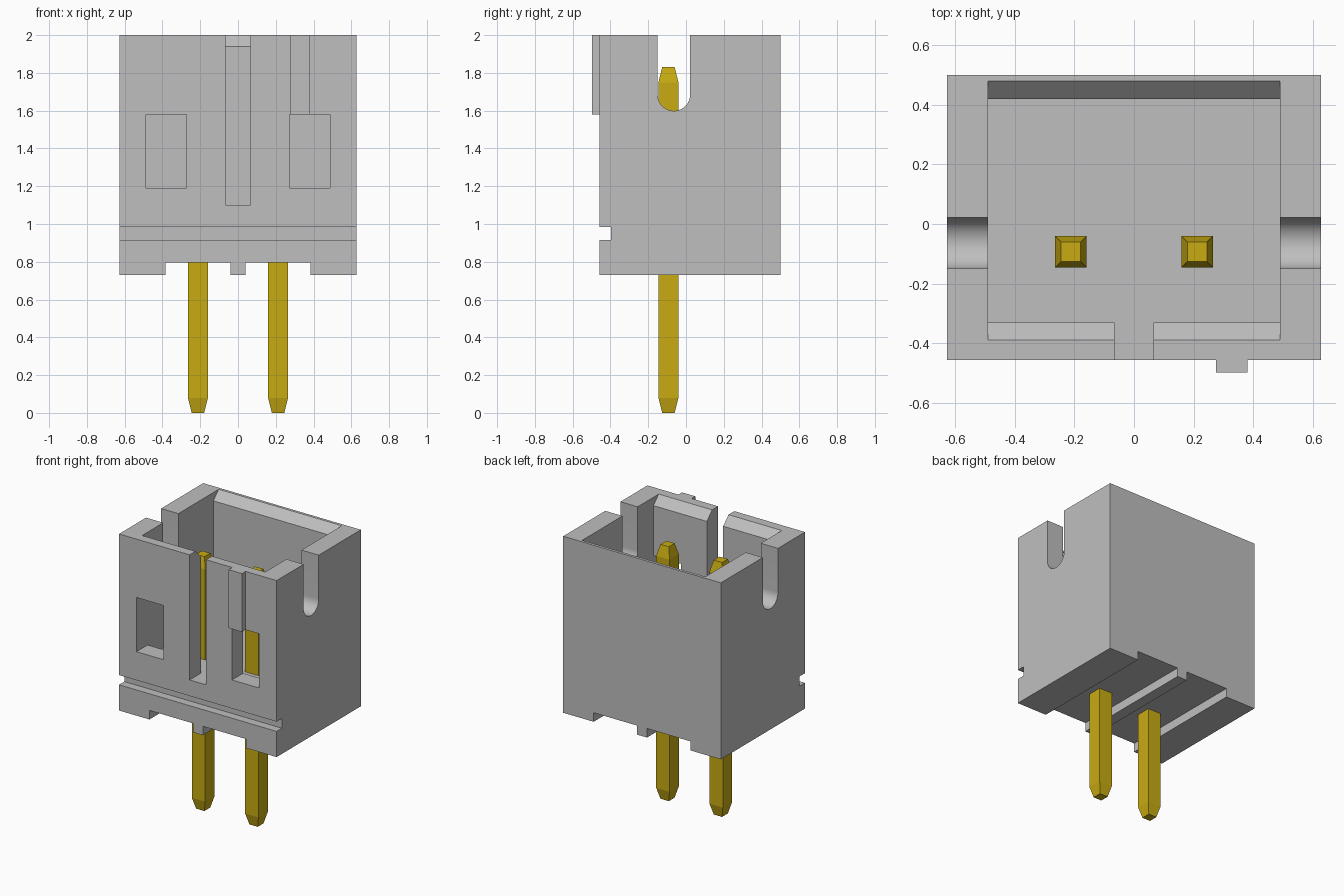
import bpy
import bmesh
import math

cube = bpy.data.objects.get("Cube")
if cube:
    bpy.data.objects.remove(cube, do_unlink=True)


def material(name, colour):
    mat = bpy.data.materials.new(name)
    mat.use_nodes = True
    mat.diffuse_color = colour
    mat.node_tree.nodes["Principled BSDF"].inputs["Base Color"].default_value = colour
    return mat


grey = material("grey plastic", (0.52, 0.52, 0.52, 1))
gold = material("gold metal", (0.58, 0.41, 0.006, 1))


def make_object(name, bm, mat):
    bmesh.ops.recalc_face_normals(bm, faces=bm.faces)
    mesh = bpy.data.meshes.new(name)
    bm.to_mesh(mesh)
    bm.free()
    mesh.materials.append(mat)
    obj = bpy.data.objects.new(name, mesh)
    bpy.context.collection.objects.link(obj)
    return obj


def prism(name, profile, axis, start, end, mat=grey):
    """Extrude a 2D profile along x (profile is y, z) or y (profile is x, z)."""
    def place(p, d):
        return (d, p[0], p[1]) if axis == "x" else (p[0], d, p[1])
    bm = bmesh.new()
    rings = [[bm.verts.new(place(p, d)) for p in profile] for d in (start, end)]
    for ring in rings:
        bm.faces.new(ring)
    a, b = rings
    for i in range(len(profile)):
        j = (i + 1) % len(profile)
        bm.faces.new((a[i], a[j], b[j], b[i]))
    return make_object(name, bm, mat)


def rect(u0, u1, v0, v1):
    return [(u0, v0), (u1, v0), (u1, v1), (u0, v1)]


def boolean(target, tool, operation="DIFFERENCE"):
    mod = target.modifiers.new(tool.name, "BOOLEAN")
    mod.operation = operation
    mod.solver = "EXACT"
    mod.object = tool
    bpy.context.view_layer.objects.active = target
    bpy.ops.object.modifier_apply(modifier=mod.name)
    bpy.data.objects.remove(tool, do_unlink=True)


# Housing block with two channels along the underside
W, FRONT, BACK, BASE, TOP = 0.627, -0.457, 0.5, 0.73, 2.0
half = [(0.04, BASE), (0.04, 0.795), (0.385, 0.795), (0.385, BASE), (W, BASE), (W, TOP)]
outline = half + [(-x, z) for x, z in reversed(half)]
housing = prism("housing", outline, "y", FRONT, BACK)

# Key rib on the front
boolean(housing, prism("key_rib", rect(0.275, 0.38, 1.58, TOP), "y", -0.498, -0.44), "UNION")

# Cavity with chamfered front and back lips
FLOOR, LIP = 1.1, 1.94
cavity = [(-0.33, FLOOR), (0.42, FLOOR), (0.42, LIP), (0.48, TOP), (0.48, 2.1),
          (-0.39, 2.1), (-0.39, TOP), (-0.33, LIP)]
boolean(housing, prism("cavity", cavity, "x", -0.49, 0.49))

# Groove across the front
boolean(housing, prism("groove", rect(-0.6, -0.397, 0.915, 0.985), "x", -1, 1))

# Front slot and the two windows
boolean(housing, prism("slot", rect(-0.065, 0.065, FLOOR, 2.1), "y", -0.6, -0.2))
for side in (-1, 1):
    boolean(housing, prism("window", rect(side * 0.272, side * 0.488, 1.19, 1.58),
                           "y", -0.6, -0.2))

# Round-bottomed notches through both side walls
R, YC, ZC = 0.086, -0.064, 1.685
notch = [(YC - R, 2.1)]
notch += [(YC - R * math.cos(math.pi * i / 24), ZC - R * math.sin(math.pi * i / 24))
          for i in range(25)]
notch += [(YC + R, 2.1)]
boolean(housing, prism("notch", notch, "x", -1, 1))

# Square pins with tapered ends
for name, x in (("right_pin", -0.212), ("left_pin", 0.212)):
    bm = bmesh.new()
    rings = []
    for z, r in ((0, 0.033), (0.08, 0.053), (1.75, 0.053), (1.83, 0.033)):
        rings.append([bm.verts.new((x + r * sx, -0.093 + r * sy, z))
                      for sx, sy in ((-1, -1), (1, -1), (1, 1), (-1, 1))])
    bm.faces.new(rings[0])
    bm.faces.new(rings[-1])
    for a, b in zip(rings, rings[1:]):
        for i in range(4):
            j = (i + 1) % 4
            bm.faces.new((a[i], a[j], b[j], b[i]))
    make_object(name, bm, gold)

# Smooth only the rounded notch bottoms
bpy.ops.object.select_all(action="DESELECT")
housing.select_set(True)
bpy.context.view_layer.objects.active = housing
bpy.ops.object.shade_smooth_by_angle(angle=math.radians(20))
